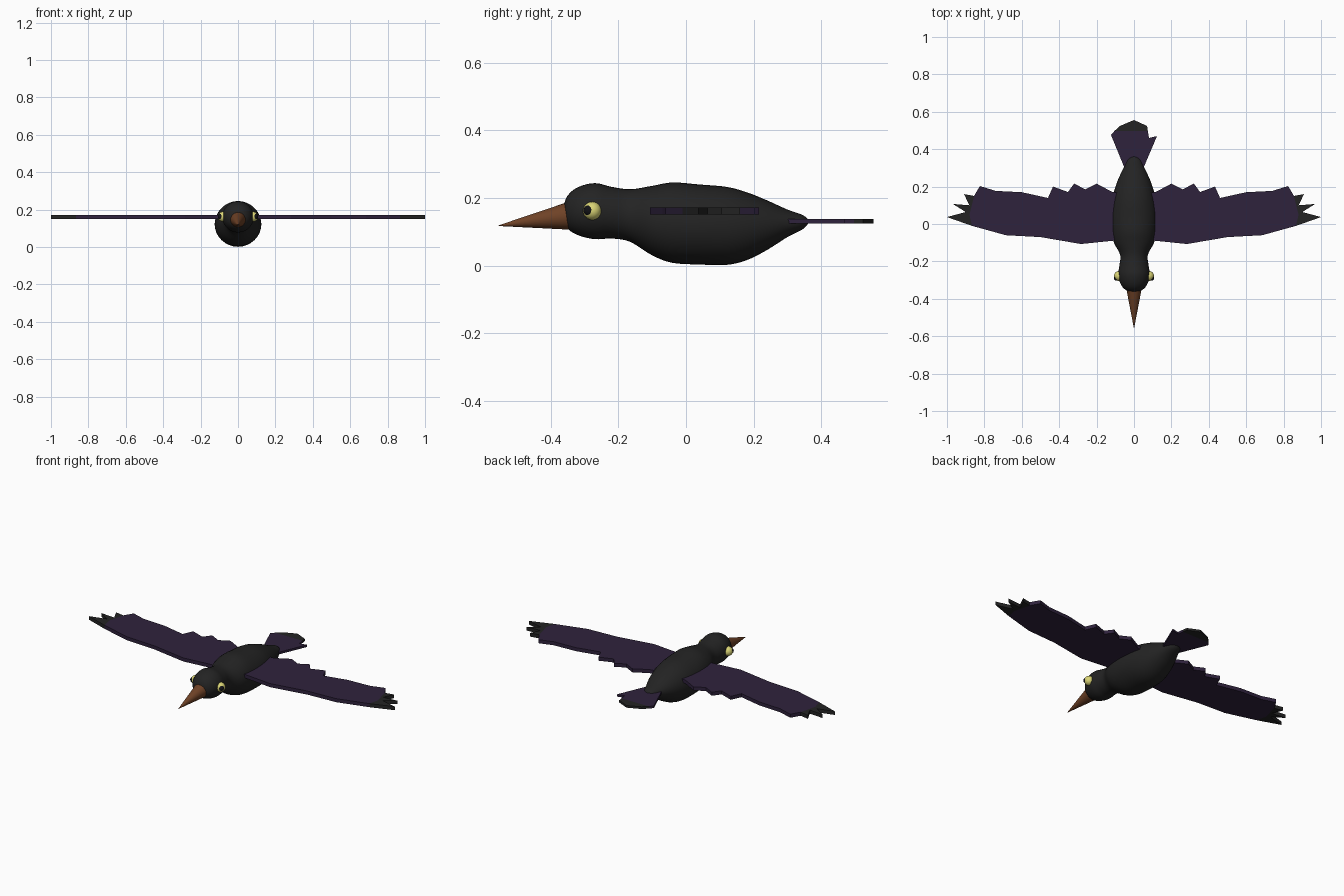
import bpy, bmesh, math
from mathutils import Vector, Matrix

old = bpy.data.objects.get("Cube")
if old:
    bpy.data.objects.remove(old, do_unlink=True)


def material(name, rgb):
    m = bpy.data.materials.new(name)
    m.use_nodes = True
    m.diffuse_color = (*rgb, 1)
    bsdf = m.node_tree.nodes["Principled BSDF"]
    bsdf.inputs["Base Color"].default_value = (*rgb, 1)
    bsdf.inputs["Roughness"].default_value = 0.8
    return m


black = material("black plumage", (0.017, 0.017, 0.017))
purple = material("dark purple feathers", (0.028, 0.016, 0.046))
brown = material("brown beak", (0.16, 0.055, 0.02))
yellow = material("pale yellow eye", (0.70, 0.66, 0.18))
ink = material("black pupil", (0.006, 0.006, 0.008))


def finish(name, bm, mat, smooth=True):
    bmesh.ops.recalc_face_normals(bm, faces=bm.faces[:])
    mesh = bpy.data.meshes.new(name)
    bm.to_mesh(mesh)
    bm.free()
    mesh.materials.append(mat)
    ob = bpy.data.objects.new(name, mesh)
    bpy.context.collection.objects.link(ob)
    if smooth:
        bpy.ops.object.select_all(action="DESELECT")
        ob.select_set(True)
        bpy.context.view_layer.objects.active = ob
        bpy.ops.object.shade_smooth_by_angle(angle=math.radians(50))
    return ob


def plate(name, outline, z, thickness, mat, side=1):
    """Flat feather plate extruded from an outline in the xy plane."""
    bm = bmesh.new()
    face = bm.faces.new([bm.verts.new((side * x, y, z - thickness / 2)) for x, y in outline])
    ext = bmesh.ops.extrude_face_region(bm, geom=[face])["geom"]
    bmesh.ops.translate(bm, vec=(0, 0, thickness),
                        verts=[v for v in ext if isinstance(v, bmesh.types.BMVert)])
    bmesh.ops.triangulate(bm, faces=[f for f in bm.faces if len(f.verts) > 4])
    return finish(name, bm, mat, smooth=False)


def ball(name, centre, radius, mat):
    bm = bmesh.new()
    bmesh.ops.create_uvsphere(bm, u_segments=24, v_segments=14, radius=radius,
                              matrix=Matrix.Translation(centre))
    return finish(name, bm, mat)


def catmull(a, b, c, d, t):
    return 0.5 * (2 * b + (c - a) * t + (2 * a - 5 * b + 4 * c - d) * t * t
                  + (3 * b - a - 3 * c + d) * t ** 3)


# Body and head: elliptical sections (y, top z, bottom z, half width)
stations = [Vector(s) for s in (
    (-.365, .165, .155, .006), (-.352, .205, .112, .045), (-.32, .232, .09, .072),
    (-.27, .244, .078, .084), (-.22, .233, .08, .078), (-.165, .226, .07, .074),
    (-.10, .236, .03, .107), (-.04, .246, .008, .120), (.04, .24, .003, .125),
    (.12, .233, .002, .118), (.18, .217, .016, .105), (.24, .193, .046, .084),
    (.30, .166, .084, .056), (.345, .150, .107, .034), (.362, .136, .124, .010))]
sections = []
for i in range(len(stations) - 1):
    a, b = stations[max(i - 1, 0)], stations[i]
    c, d = stations[i + 1], stations[min(i + 2, len(stations) - 1)]
    sections += [catmull(a, b, c, d, k / 4) for k in range(4)]
sections.append(stations[-1])

SIDES = 32
bm = bmesh.new()
rings = []
for y, top, bottom, half in sections:
    ring = []
    for k in range(SIDES):
        ang = math.tau * k / SIDES
        ring.append(bm.verts.new((half * math.cos(ang), y,
                                  (top + bottom) / 2 + (top - bottom) / 2 * math.sin(ang))))
    rings.append(ring)
for r, s in zip(rings, rings[1:]):
    for k in range(SIDES):
        n = (k + 1) % SIDES
        bm.faces.new((r[k], r[n], s[n], s[k]))
bm.faces.new(rings[0])
bm.faces.new(rings[-1])
finish("body", bm, black)

# Beak: cone with a slightly drooping tip
base, tip = Vector((0, -.352, .146)), Vector((0, -.555, .118))
axis = tip - base
bm = bmesh.new()
bmesh.ops.create_cone(bm, cap_ends=True, segments=32, radius1=.04, radius2=.001,
                      depth=axis.length,
                      matrix=Matrix.Translation((base + tip) / 2)
                      @ axis.to_track_quat("Z", "Y").to_matrix().to_4x4())
finish("beak", bm, brown)

# Wings and eyes, mirrored
wing = [(.04, -.085), (.118, -.09), (.283, -.107), (.5, -.07), (.685, -.06), (.866, -.01),
        (.88, .05), (.855, .15), (.824, .203), (.74, .177), (.6, .17), (.46, .139),
        (.433, .2), (.353, .171), (.32, .216), (.26, .185), (.2, .216), (.118, .172),
        (.04, .16)]
wing_tip = [(.866, -.01), (1, .037), (.9, .064), (.968, .107), (.88, .1), (.909, .16),
            (.855, .15), (.88, .05)]
for side, label in ((1, "left"), (-1, "right")):
    plate(label + "_wing", wing, .161, .021, purple, side)
    plate(label + "_wing_tip", wing_tip, .161, .021, black, side)
    ball(label + "_eye", (side * .08, -.278, .162), .027, yellow)
    ball(label + "_pupil", (side * .0915, -.287, .163), .0165, ink)

# Tail fan with a dark end
plate("tail", [(-.045, .28), (.045, .28), (.055, .31), (.123, .47), (.08, .46), (.074, .497),
               (-.105, .497), (-.123, .476), (-.055, .31)], .131, .013, purple)
plate("tail_tip", [(-.105, .497), (.074, .497), (.07, .524), (0, .556), (-.075, .524)],
      .131, .013, black)
